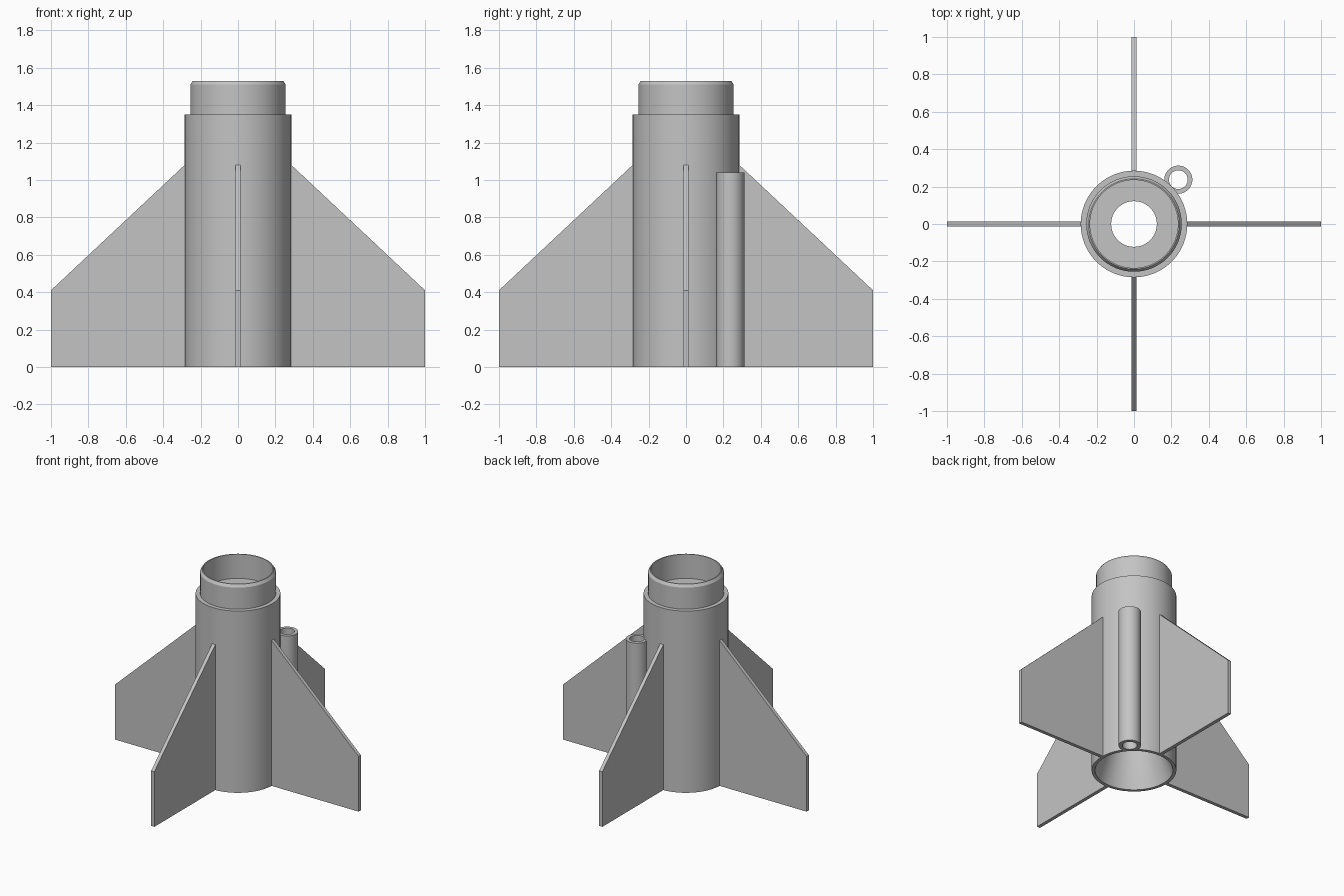
import bpy, bmesh
from math import pi, cos, sin, radians
from mathutils import Matrix

cube = bpy.data.objects.get("Cube")
if cube:
    bpy.data.objects.remove(cube, do_unlink=True)

grey = bpy.data.materials.new("light grey plastic")
grey.use_nodes = True
colour = (0.55, 0.55, 0.55, 1)
grey.diffuse_color = colour
grey.node_tree.nodes["Principled BSDF"].inputs["Base Color"].default_value = colour


def finish(bm, name, smooth=False):
    bmesh.ops.recalc_face_normals(bm, faces=bm.faces)
    mesh = bpy.data.meshes.new(name)
    bm.to_mesh(mesh)
    bm.free()
    mesh.materials.append(grey)
    obj = bpy.data.objects.new(name, mesh)
    bpy.context.collection.objects.link(obj)
    if smooth:
        bpy.ops.object.select_all(action="DESELECT")
        obj.select_set(True)
        bpy.context.view_layer.objects.active = obj
        bpy.ops.object.shade_smooth_by_angle(angle=radians(25))
    return obj


def lathe(name, profile, steps, centre=(0, 0)):
    """Revolve a closed (radius, height) profile about a vertical axis."""
    bm = bmesh.new()
    rings = []
    for i in range(steps):
        a = 2 * pi * i / steps
        rings.append([bm.verts.new((centre[0] + r * cos(a), centre[1] + r * sin(a), z))
                      for r, z in profile])
    count = len(profile)
    for i in range(steps):
        here, after = rings[i], rings[(i + 1) % steps]
        for j in range(count):
            k = (j + 1) % count
            bm.faces.new((here[j], after[j], after[k], here[k]))
    return finish(bm, name, smooth=True)


# Body with stepped collar, socket floor, centre bore and flared tail opening
lathe("body_tube", [
    (0.285, 0), (0.285, 1.35), (0.255, 1.35), (0.255, 1.51), (0.242, 1.53),
    (0.235, 1.53), (0.235, 1.35), (0.122, 1.35), (0.122, 0.4), (0.262, 0)], 96)

# Guide tube set into the body between two fins
lathe("guide_tube", [(0.075, 0), (0.075, 1.04), (0.05, 1.04), (0.05, 0)], 48,
      centre=(0.237, 0.237))

# Four clipped fins, rooted slightly inside the body wall
outline = [(0.275, 0), (1, 0), (1, 0.41), (0.285, 1.08), (0.275, 1.08)]
for i, side in enumerate(("left", "back", "right", "front")):
    bm = bmesh.new()
    plate = bm.faces.new([bm.verts.new((x, -0.013, z)) for x, z in outline])
    ext = bmesh.ops.extrude_face_region(bm, geom=[plate])
    new_verts = [v for v in ext["geom"] if isinstance(v, bmesh.types.BMVert)]
    bmesh.ops.translate(bm, verts=new_verts, vec=(0, 0.026, 0))
    bmesh.ops.rotate(bm, verts=bm.verts, cent=(0, 0, 0),
                     matrix=Matrix.Rotation(i * pi / 2, 3, "Z"))
    finish(bm, side + "_fin")
